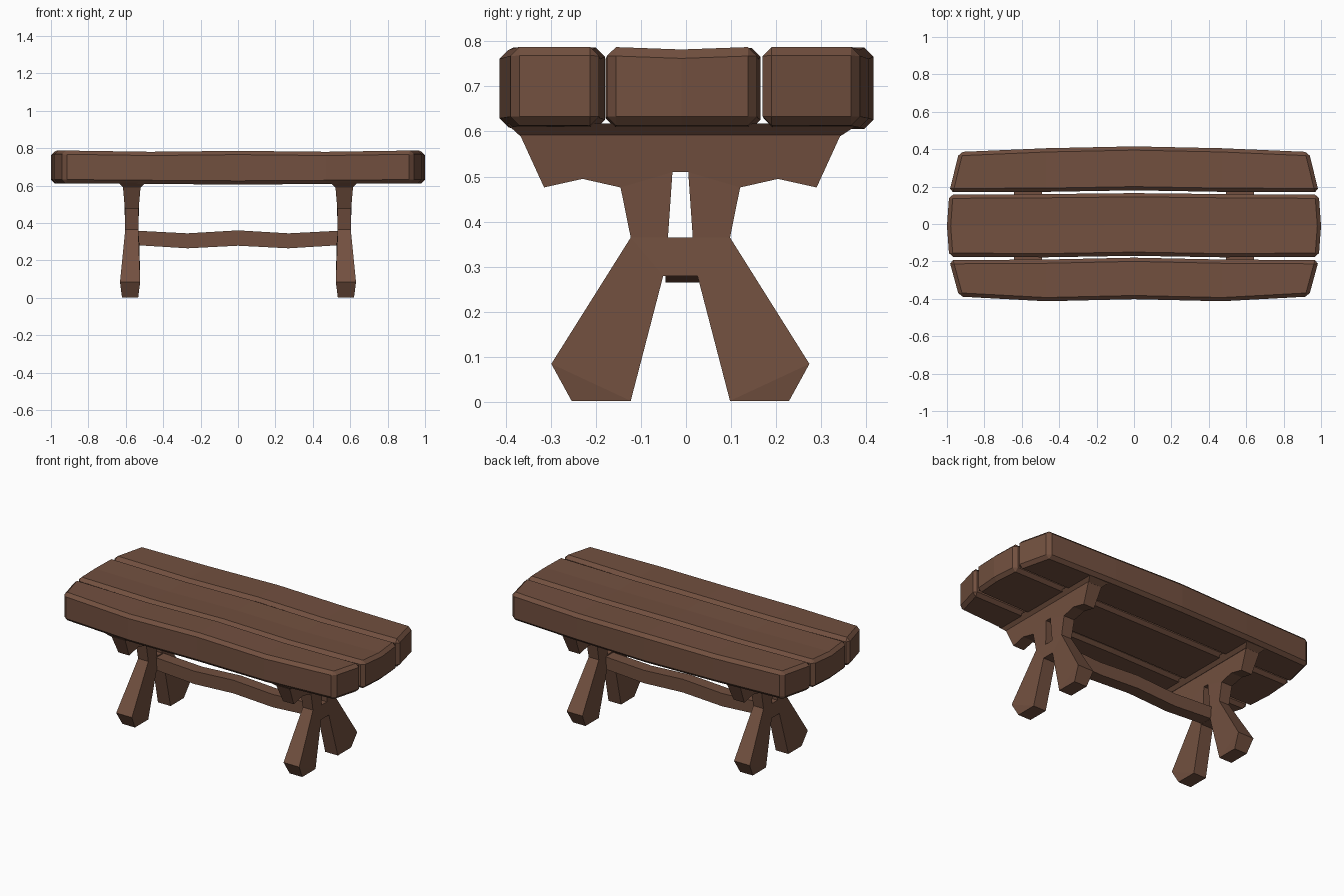
import bpy, bmesh

if "Cube" in bpy.data.objects:
    bpy.data.objects.remove(bpy.data.objects["Cube"])

wood = bpy.data.materials.new("brown wood")
wood.diffuse_color = (0.168, 0.080, 0.050, 1)
wood.use_nodes = True
wood.node_tree.nodes["Principled BSDF"].inputs["Base Color"].default_value = wood.diffuse_color


def finish(name, bm, bevel=0.0):
    bmesh.ops.recalc_face_normals(bm, faces=bm.faces)
    me = bpy.data.meshes.new(name)
    bm.to_mesh(me)
    bm.free()
    me.materials.append(wood)
    ob = bpy.data.objects.new(name, me)
    bpy.context.collection.objects.link(ob)
    if bevel:
        m = ob.modifiers.new("chamfer", 'BEVEL')
        m.width = bevel
        m.segments = 1
        m.limit_method = 'ANGLE'
        m.angle_limit = 0.7
    return ob


def loft(name, rings, bevel=0.0):
    """Rings are lists of (bottom, top) pairs across the width."""
    bm = bmesh.new()
    g = [[[bm.verts.new(p) for p in pair] for pair in r] for r in rings]
    n = len(g[0])
    for a, b in zip(g, g[1:]):
        for k in (0, 1):
            for j in range(n - 1):
                bm.faces.new((a[j][k], a[j + 1][k], b[j + 1][k], b[j][k]))
        for j in (0, n - 1):
            bm.faces.new((a[j][0], a[j][1], b[j][1], b[j][0]))
    for r in (g[0], g[-1]):
        for j in range(n - 1):
            bm.faces.new((r[j][0], r[j][1], r[j + 1][1], r[j + 1][0]))
    return finish(name, bm, bevel)


# Table top: three wavy planks; each column is (end x, y at end, y at quarter, y at centre, top dip)
TOP = (0.788, 0.781, 0.786)
BOT = (0.613, 0.609, 0.606)
planks = {
    "front_plank": [(0.935, -0.388, -0.413, -0.402, 0), (0.988, -0.193, -0.19, -0.18, 0)],
    "middle_plank": [(0.988, -0.175, -0.178, -0.170, 0), (1.0, -0.01, -0.01, -0.005, 0.006),
                     (0.988, 0.157, 0.16, 0.165, 0)],
    "back_plank": [(0.988, 0.170, 0.172, 0.180, 0), (0.935, 0.385, 0.405, 0.415, 0)],
}
for name, cols in planks.items():
    rings = []
    for i in (-2, -1, 0, 1, 2):
        k = 2 - abs(i)
        ring = []
        for c in cols:
            x = i * (c[0] / 2 if abs(i) == 2 else 0.47)
            ring.append(((x, c[1 + k], BOT[k]), (x, c[1 + k], TOP[k] - c[4])))
        rings.append(ring)
    loft(name, rings, 0.02)

# Trestle ends: half profile in patches, mirrored, then given a thickness that varies with height
YC = -0.0125
P = {
    "t0": (0, .592), "t1": (.03, .592), "t2": (.15, .592), "t3": (.25, .592), "t4": (.355, .592),
    "b0": (0, .51), "b1": (.0175, .51), "b2": (.1325, .476), "b3": (.2165, .495), "b4": (.302, .476),
    "n0": (0, .365), "n1": (.0275, .365), "n2": (.11, .365),
    "c0": (0, .28), "c1": (.038, .28),
    "f0": (.11, .003), "f1": (.286, .085), "f2": (.241, .003),
}
PATCHES = ["t0 t1 b1 b0", "t1 t2 b2 b1", "t2 t3 b3 b2", "t3 t4 b4 b3", "b1 b2 n2 n1",
           "n0 n1 c1 c0", "n1 n2 c1", "c1 n2 f1 f0", "f0 f1 f2"]
THICK = [(0, .043), (.085, .054), (.28, .041), (.365, .035), (.48, .037), (.592, .047), (1, .047)]


def half_thick(z):
    for (z0, a), (z1, b) in zip(THICK, THICK[1:]):
        if z <= z1:
            return a + (b - a) * (z - z0) / (z1 - z0)


for side, label in ((-1, "left"), (1, "right")):
    bm = bmesh.new()
    for s in (-1, 1):
        for patch in PATCHES:
            pts = [P[k] for k in patch.split()]
            if s < 0:
                pts.reverse()
            bm.faces.new([bm.verts.new((0, YC + s * y, z)) for y, z in pts])
    bmesh.ops.remove_doubles(bm, verts=bm.verts, dist=0.0005)
    base = list(bm.verts)
    ext = bmesh.ops.extrude_face_region(bm, geom=list(bm.faces), use_keep_orig=True)
    new = [e for e in ext["geom"] if isinstance(e, bmesh.types.BMVert)]
    for vs, d in ((base, -1), (new, 1)):
        for v in vs:
            cx = 0.577 if v.co.z < 0.2 else 0.568
            v.co.x = side * cx + d * half_thick(v.co.z)
    finish(label + "_trestle", bm)

    # Flared cap joining trestle to planks
    x = side * 0.566
    rings = [[((x + d * .047, YC + s * .355, .590), (x + d * .075, YC * .5 + s * .392, .618))
              for s in (-1, 1)] for d in (-1, 1)]
    loft(label + "_trestle_cap", rings)

# Wavy stretcher between the trestles
rings = []
for x, zb, zt in ((-.56, .283, .36), (-.27, .265, .345), (0, .279, .361), (.27, .265, .345), (.56, .283, .36)):
    rings.append([((x, y, zb), (x, y, zt)) for y in (-.045, .030)])
loft("stretcher", rings)
